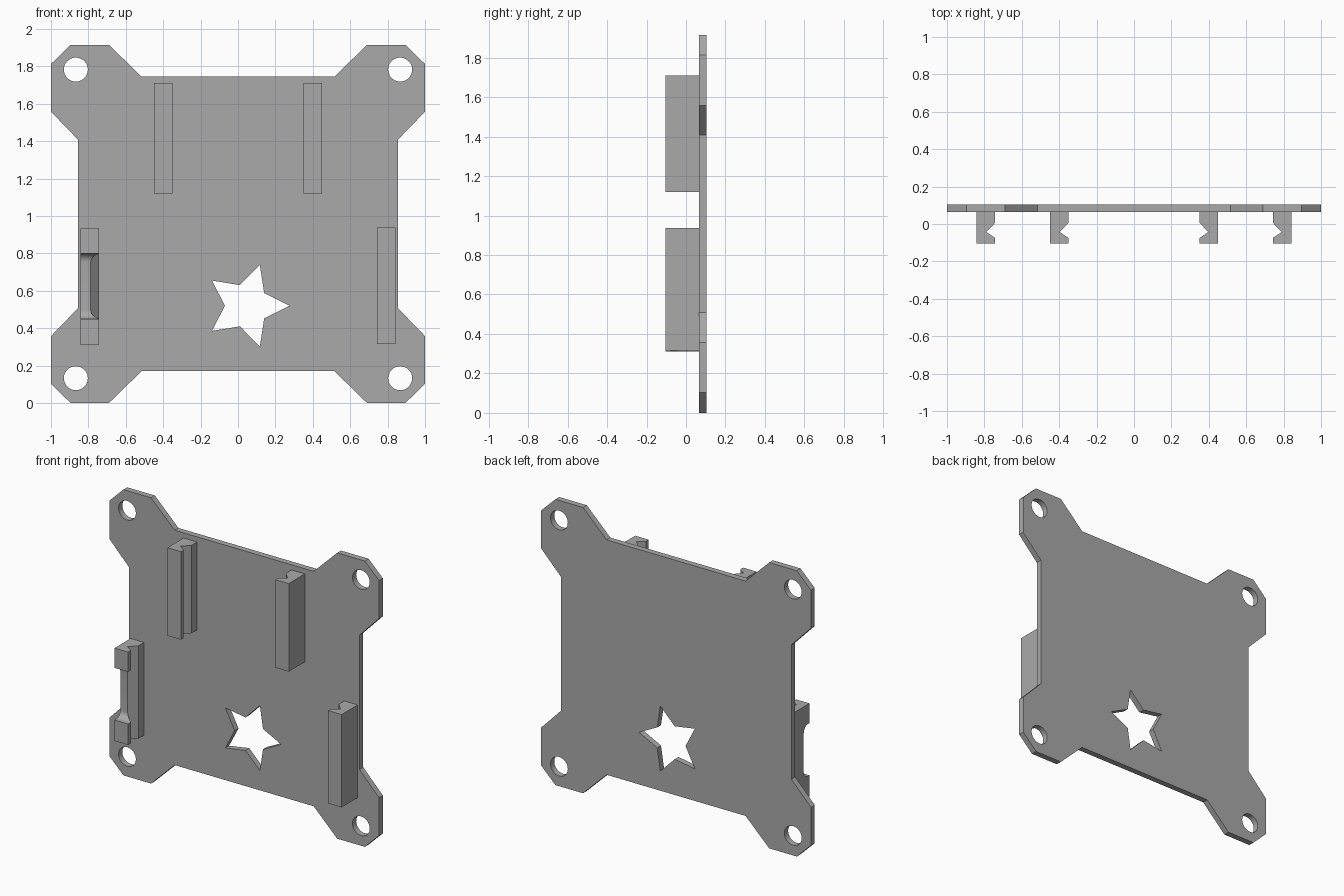
import bpy, bmesh
from math import sin, cos, pi, radians
from mathutils import Matrix, Euler

cube = bpy.data.objects.get("Cube")
if cube:
    bpy.data.objects.remove(cube, do_unlink=True)

GREY = (0.40, 0.40, 0.40, 1.0)
grey = bpy.data.materials.new("plain grey")
grey.use_nodes = True
grey.diffuse_color = GREY
grey.node_tree.nodes["Principled BSDF"].inputs["Base Color"].default_value = GREY


def slab(name, loops, thickness, location, rotation=(0, 0, 0)):
    """Extrude a filled 2D outline (later loops are holes), centred on its plane."""
    curve = bpy.data.curves.new(name + " outline", "CURVE")
    curve.dimensions = "2D"
    curve.fill_mode = "BOTH"
    curve.extrude = thickness / 2
    for loop in loops:
        spline = curve.splines.new("POLY")
        spline.points.add(len(loop) - 1)
        for point, (u, v) in zip(spline.points, loop):
            point.co = (u, v, 0, 1)
        spline.use_cyclic_u = True
    temp = bpy.data.objects.new(name + " temp", curve)
    mesh = bpy.data.meshes.new_from_object(temp)
    bpy.data.objects.remove(temp)
    bpy.data.curves.remove(curve)

    turn = Euler([radians(a) for a in rotation]).to_matrix().to_4x4()
    mesh.transform(Matrix.Translation(location) @ turn)
    bm = bmesh.new()
    bm.from_mesh(mesh)
    bmesh.ops.remove_doubles(bm, verts=bm.verts, dist=0.0001)
    bmesh.ops.recalc_face_normals(bm, faces=bm.faces)
    bm.to_mesh(mesh)
    bm.free()
    mesh.materials.clear()
    mesh.materials.append(grey)
    mesh.shade_smooth()
    mesh.set_sharp_from_angle(angle=radians(25))
    obj = bpy.data.objects.new(name, mesh)
    bpy.context.scene.collection.objects.link(obj)
    return obj


def ring(cx, cz, radii, count):
    """Points round a centre, cycling through the radii."""
    return [(cx + radii[i % len(radii)] * cos(2 * pi * i / count),
             cz + radii[i % len(radii)] * sin(2 * pi * i / count)) for i in range(count)]


# Mounting plate: one corner mirrored four ways, with screw holes and a star opening
MID = 0.9575
corner = [(0.855, 0.45), (1, 0.6), (1, 0.855), (0.895, MID), (0.69, MID), (0.515, 0.787)]
outline = []
for sx, sz in ((1, 1), (-1, 1), (-1, -1), (1, -1)):
    points = corner if sx * sz > 0 else corner[::-1]
    outline += [(sx * x, MID + sz * z) for x, z in points]
holes = [ring(sx * 0.867, MID + sz * 0.825, [0.064], 48) for sx in (-1, 1) for sz in (-1, 1)]
star = ring(0.046, 0.52, [0.229, 0.116], 10)
slab("mounting_plate", [outline, *holes, star], 0.04, (0, 0.085, 0), (90, 0, 0))


# Clip rails: upright bars with a V groove facing the middle
def rail(name, side, outer, bottom, top):
    profile = [(0, 0.075), (0, -0.105), (0.1, -0.105), (0.1, -0.075),
               (0.053, -0.043), (0.1, 0.007), (0.1, 0.075)]
    loop = [(side * (outer - x), y) for x, y in profile]
    return slab(name, [loop], top - bottom, (0, 0, (top + bottom) / 2))


for side, word in ((-1, "right"), (1, "left")):
    rail("upper_rail_" + word, side, 0.45, 1.12, 1.71)
rail("lower_rail_left", 1, 0.842, 0.315, 0.937)
relieved = rail("lower_rail_right", -1, 0.842, 0.31, 0.932)

# Relief in the front of one rail, with rounded inner corners
R, FLOOR, LOW, HIGH = 0.045, -0.044, 0.45, 0.80
arc = [i * pi / 16 for i in range(9)]
relief = [(-0.2, LOW)]
relief += [(FLOOR - R + R * sin(a), LOW + R - R * cos(a)) for a in arc]
relief += [(FLOOR - R + R * cos(a), HIGH - R + R * sin(a)) for a in arc]
relief += [(-0.2, HIGH)]
cutter = slab("relief_cutter", [relief], 0.3, (-0.79, 0, 0), (90, 0, 90))
cutter.hide_render = True
cutter.hide_viewport = True
cutter.display_type = "WIRE"
cut = relieved.modifiers.new("relief", "BOOLEAN")
cut.operation = "DIFFERENCE"
cut.solver = "EXACT"
cut.object = cutter
